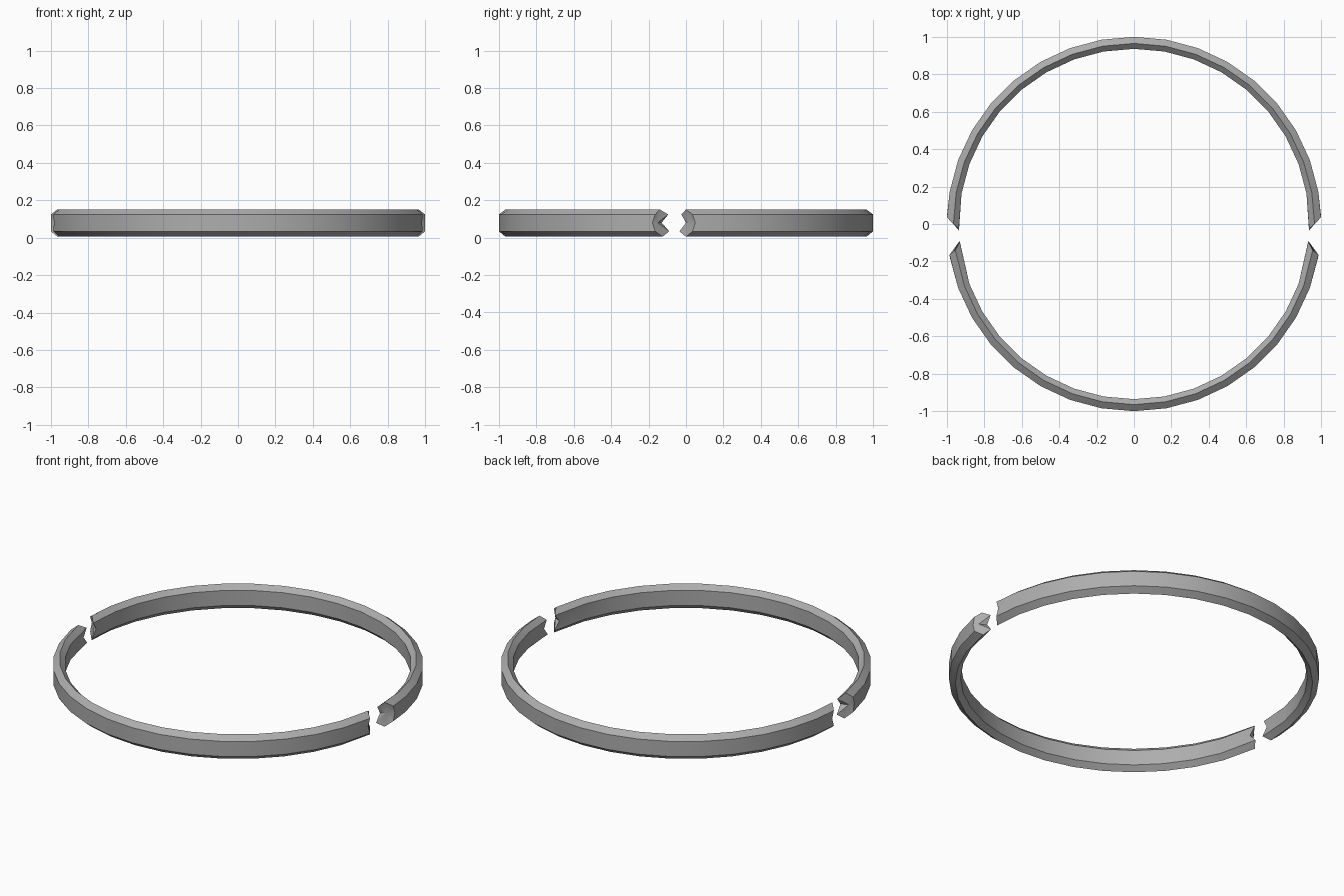
import bpy, bmesh, math

cube = bpy.data.objects.get("Cube")
if cube:
    bpy.data.objects.remove(cube, do_unlink=True)

steel = bpy.data.materials.new("grey_steel")
steel.use_nodes = True
GREY = (0.42, 0.42, 0.42, 1)
steel.diffuse_color = GREY
steel.node_tree.nodes["Principled BSDF"].inputs["Base Color"].default_value = GREY

# Ring cross-section as (radius, height), from outer top round to top ridge
PROFILE = [(1.0, .124), (1.0, .08), (1.0, .034), (.965, .005),
           (.936, .034), (.936, .08), (.936, .124), (.965, .151)]

# Depth (y) of each profile point on the snapped ends
BACK_END = [.035, .05, .035, 0, -.035, 0, -.025, 0]
FRONT_END = [-.165, -.18, -.165, -.125, -.09, -.13, -.095, -.14]


def row_at(angle):
    a = math.radians(angle)
    return [(r * math.cos(a), r * math.sin(a), z) for r, z in PROFILE]


def end_row(depths, side):
    return [(side * math.sqrt(r * r - y * y), y, z)
            for (r, z), y in zip(PROFILE, depths)]


def half_ring(name, angles, depths, dent):
    rows = [end_row(depths, 1)] + [row_at(a) for a in angles] + [end_row(depths, -1)]
    bm = bmesh.new()
    loops = [[bm.verts.new(p) for p in row] for row in rows]
    n = len(PROFILE)
    for a, b in zip(loops, loops[1:]):
        for i in range(n):
            j = (i + 1) % n
            bm.faces.new((a[i], a[j], b[j], b[i]))
    # Hollowed break at both ends
    for loop in (loops[0], loops[-1]):
        side = 1 if loop[0].co.x > 0 else -1
        mid = bm.verts.new((side * .967, sum(depths) / n + dent, .08))
        for i in range(n):
            bm.faces.new((loop[i], loop[(i + 1) % n], mid))
    bmesh.ops.recalc_face_normals(bm, faces=bm.faces)
    mesh = bpy.data.meshes.new(name)
    bm.to_mesh(mesh)
    bm.free()
    mesh.materials.append(steel)
    obj = bpy.data.objects.new(name, mesh)
    bpy.context.collection.objects.link(obj)
    bpy.ops.object.select_all(action='DESELECT')
    obj.select_set(True)
    bpy.context.view_layer.objects.active = obj
    bpy.ops.object.shade_smooth_by_angle(angle=math.radians(30))


half_ring("back_half_ring", range(10, 171, 10), BACK_END, .015)
half_ring("front_half_ring", range(-20, -161, -10), FRONT_END, -.015)
